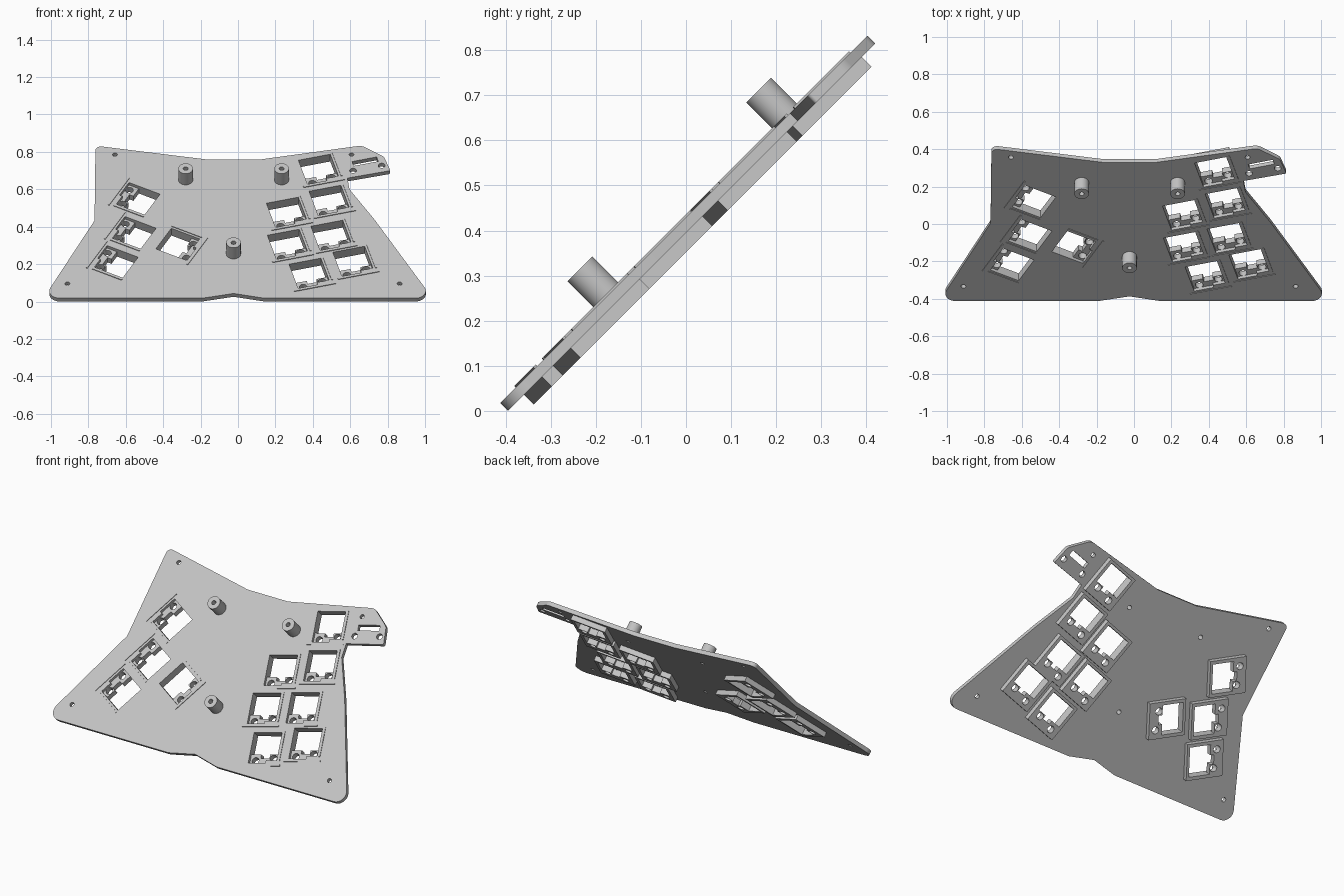
import bpy, bmesh, math
from mathutils import Matrix, Vector

if "Cube" in bpy.data.objects:
    bpy.data.objects.remove(bpy.data.objects["Cube"])

R2 = math.sqrt(2)
TOP, BOT, LOW, POST = 0.304, 0.279, 0.249, 0.389   # heights along the plate normal
TILT = Matrix.Rotation(math.radians(45), 4, 'X')

grey = bpy.data.materials.new("light_grey")
grey.diffuse_color = (0.55, 0.55, 0.55, 1)
grey.use_nodes = True
grey.node_tree.nodes["Principled BSDF"].inputs["Base Color"].default_value = grey.diffuse_color


def plane(x, z):
    """Top-face point at width x and height z, in flat plate coordinates."""
    return Vector((x, z * R2 - TOP))


def rounded(corners):
    """Outline with each corner (x, z, radius) replaced by an arc."""
    out, n = [], len(corners)
    pts = [plane(x, z) for x, z, r in corners]
    for i, (x, z, r) in enumerate(corners):
        p = pts[i]
        if r == 0:
            out.append(p)
            continue
        a = (pts[i - 1] - p).normalized()
        b = (pts[(i + 1) % n] - p).normalized()
        half = a.angle(b) / 2
        c = p + (a + b).normalized() * (r / math.sin(half))
        s = p + a * (r / math.tan(half)) - c
        e = p + b * (r / math.tan(half)) - c
        sweep = math.atan2(s.x * e.y - s.y * e.x, s.dot(e))
        for k in range(9):
            out.append(c + Matrix.Rotation(sweep * k / 8, 2) @ s)
    return out


def prism(bm, pts, lo, hi):
    a = [bm.verts.new((p[0], p[1], lo)) for p in pts]
    b = [bm.verts.new((p[0], p[1], hi)) for p in pts]
    n = len(pts)
    bm.faces.new(a)
    bm.faces.new(b)
    for i in range(n):
        bm.faces.new((a[i], a[(i + 1) % n], b[(i + 1) % n], b[i]))


def box_pts(x0, x1, y0, y1, c=(0, 0), ang=0):
    rot = Matrix.Rotation(math.radians(ang), 2)
    return [Vector(c) + rot @ Vector(p) for p in ((x0, y0), (x1, y0), (x1, y1), (x0, y1))]


def disc_pts(r, c, n=24):
    return [(c[0] + r * math.cos(2 * math.pi * i / n), c[1] + r * math.sin(2 * math.pi * i / n))
            for i in range(n)]


def make(name, shapes):
    bm = bmesh.new()
    for pts, lo, hi in shapes:
        prism(bm, pts, lo, hi)
    bmesh.ops.recalc_face_normals(bm, faces=bm.faces)
    me = bpy.data.meshes.new(name)
    bm.to_mesh(me)
    bm.free()
    me.materials.append(grey)
    ob = bpy.data.objects.new(name, me)
    bpy.context.collection.objects.link(ob)
    return ob


def cut(ob, shapes):
    """Subtract each shape in turn and bake the result."""
    cutters = []
    for s in shapes:
        c = make("cutter", [s])
        c.hide_render = True
        cutters.append(c)
        m = ob.modifiers.new("cut", 'BOOLEAN')
        m.operation, m.solver, m.object = 'DIFFERENCE', 'EXACT', c
    dg = bpy.context.evaluated_depsgraph_get()
    me = bpy.data.meshes.new_from_object(ob.evaluated_get(dg))
    ob.modifiers.clear()
    ob.data = me
    for c in cutters:
        bpy.data.objects.remove(c)


# Switch sockets: x, z, rotation
sockets = [(0.433, 0.706, 15), (0.49, 0.54, 15), (0.50, 0.353, 15), (0.617, 0.214, 15),
           (0.262, 0.476, 15), (0.267, 0.305, 15), (0.383, 0.15, 15),
           (-0.543, 0.551, -118), (-0.564, 0.369, -118), (-0.66, 0.214, -118),
           (-0.313, 0.305, 62)]
posts = [plane(-0.28, 0.651), plane(0.233, 0.651), plane(-0.024, 0.255)]
screws = [plane(-0.658, 0.786), plane(0.607, 0.786), plane(-0.912, 0.096), plane(0.864, 0.096)]


def socket_cuts(c, ang):
    def at(x, y):
        return Vector(c) + Matrix.Rotation(math.radians(ang), 2) @ Vector((x, y))
    return [(box_pts(-0.088, 0.088, -0.032, 0.096, c, ang), 0.2, 0.4),        # window
            (box_pts(-0.088, 0.02, -0.092, -0.025, c, ang), 0.285, 0.4),      # stepped pocket
            (box_pts(0.01, 0.088, -0.075, -0.025, c, ang), 0.285, 0.4),
            (box_pts(-0.025, 0.03, -0.055, -0.02, c, ang), 0.2, 0.4),         # notch
            (disc_pts(0.021, at(-0.055, -0.072), 20), 0.2, 0.4),              # pin holes
            (disc_pts(0.021, at(0.055, -0.055), 20), 0.2, 0.4)]


# Main plate with side tab
outline = rounded([(-0.762, 0.833, 0.03), (-0.163, 0.759, 0), (0.115, 0.759, 0), (0.66, 0.834, 0.05),
                   (0.78, 0.775, 0.05), (0.815, 0.70, 0.008), (0.585, 0.66, 0), (0.596, 0.60, 0),
                   (0.73, 0.438, 0), (1.04, 0.018, 0.055), (0.14, 0.018, 0), (-0.024, 0.043, 0),
                   (-0.19, 0.018, 0), (-1.04, 0.018, 0.055), (-0.767, 0.433, 0)])
plate = make("plate", [(outline, BOT, TOP)])
cuts = [(disc_pts(0.013, p), 0.2, 0.5) for p in posts + screws]
cuts += [(disc_pts(0.018, plane(x, z)), 0.2, 0.4) for x, z in ((0.615, 0.70), (0.768, 0.727))]
cuts.append((box_pts(-0.068, 0.068, -0.017, 0.017, plane(0.68, 0.749), 15), 0.2, 0.4))
for x, z, ang in sockets:
    cuts += socket_cuts(plane(x, z), ang)
cut(plate, cuts)
parts = [plate]

# Socket frames under the plate, with thin raised lips on top
for i, (x, z, ang) in enumerate(sockets):
    c = plane(x, z)
    frame = make(f"socket_frame_{i + 1}", [(box_pts(-0.108, 0.108, -0.112, 0.112, c, ang), LOW, BOT)])
    cut(frame, socket_cuts(c, ang))
    lip = make(f"socket_lip_{i + 1}", [(box_pts(-0.115, 0.115, -0.112, -0.104, c, ang), TOP, TOP + 0.004),
                                       (box_pts(0.1, 0.108, -0.08, 0.1, c, ang), TOP, TOP + 0.004)])
    parts += [frame, lip]

# Hollow standoffs
for i, p in enumerate(posts):
    post = make(f"standoff_{i + 1}", [(disc_pts(0.039, p, 32), TOP, POST)])
    cut(post, [(disc_pts(0.013, p), 0.2, 0.5)])
    parts.append(post)

# Tilt everything and smooth the round parts
for ob in parts:
    ob.data.transform(TILT)
    ob.select_set(True)
bpy.context.view_layer.objects.active = plate
bpy.ops.object.shade_smooth_by_angle(angle=math.radians(30))
